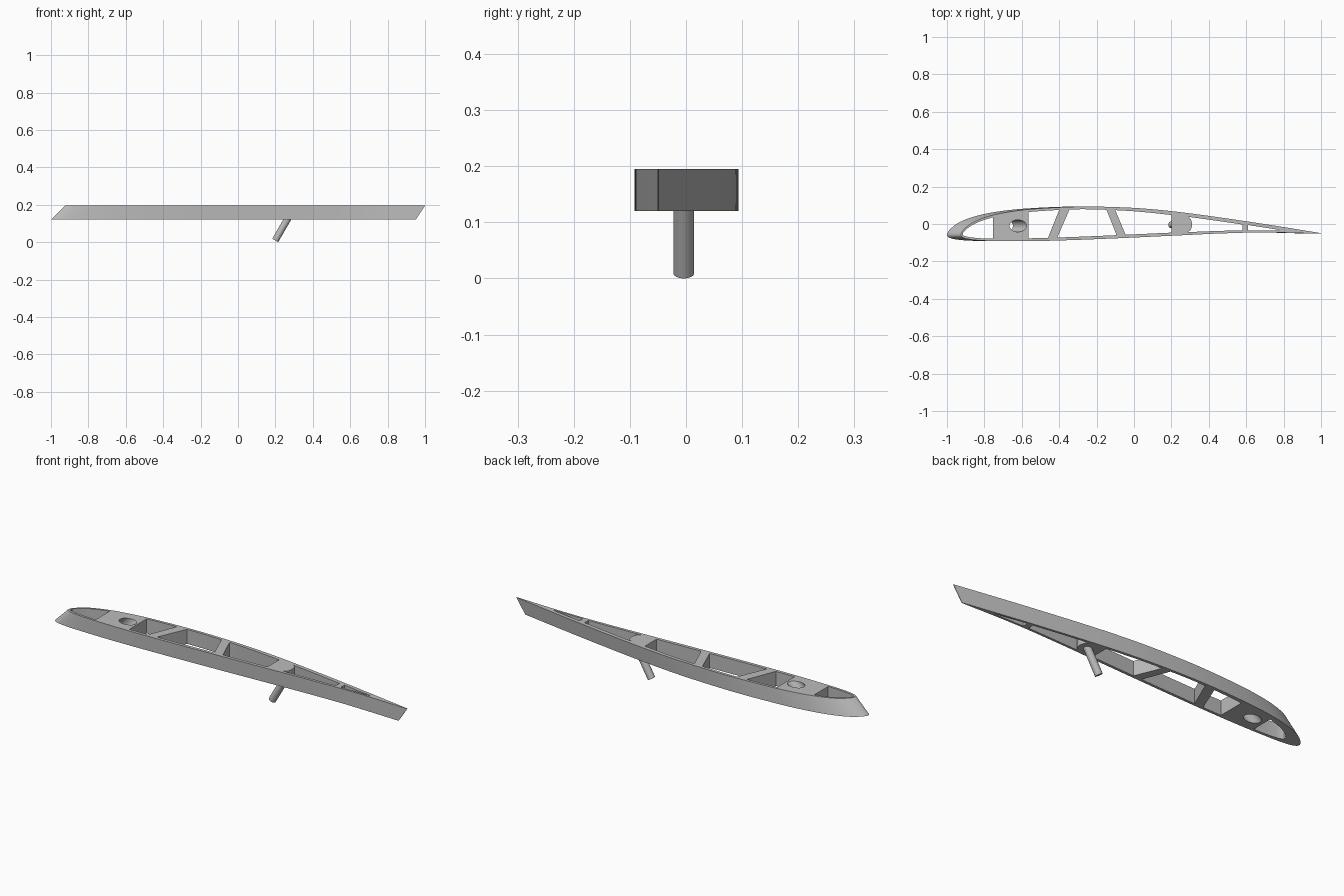
import bpy, bmesh, math
from mathutils import Vector, geometry

if "Cube" in bpy.data.objects:
    bpy.data.objects.remove(bpy.data.objects["Cube"])

Z0, Z1 = 0.12, 0.195          # bottom and top of the rib plate
grey = bpy.data.materials.new("plain_grey")
grey.diffuse_color = (0.5, 0.5, 0.5, 1)
grey.use_nodes = True
grey.node_tree.nodes["Principled BSDF"].inputs["Base Color"].default_value = grey.diffuse_color

# Airfoil control points at the bottom face: tail to nose above, nose to tail below
UPPER = [(.95, -.049), (.7, -.009), (.5, .021), (.3, .049), (.1, .073), (-.1, .088), (-.35, .093),
         (-.6, .081), (-.75, .063), (-.85, .041), (-.93, .011), (-.98, -.025)]
NOSE = (-1, -.056)
LOWER = [(-.985, -.074), (-.94, -.084), (-.85, -.09), (-.65, -.092), (-.4, -.086), (-.1, -.074),
         (.2, -.06), (.4, -.051), (.65, -.045), (.95, -.052)]


def smooth_path(pts, n=6):
    """Catmull-Rom through the points, open ends."""
    p = [Vector(q) for q in pts]
    p = [2 * p[0] - p[1]] + p + [2 * p[-1] - p[-2]]
    out = []
    for i in range(1, len(p) - 2):
        a, b, c, d = p[i - 1:i + 3]
        for k in range(n):
            t = k / n
            out.append(.5 * (2 * b + (c - a) * t + (2 * a - 5 * b + 4 * c - d) * t * t
                             + (3 * b - a - 3 * c + d) * t ** 3))
    return out + [p[-2]]


outline = [(p.x, p.y) for p in smooth_path(UPPER + [NOSE] + LOWER)]
nose_i = len(UPPER) * 6


def to_top(x):
    """Chordwise sweep: 45 degrees at the nose, 30 degrees at the tail."""
    return -.925 + (x + 1) * 1.925 / 1.95


outline_top = [(to_top(x), y) for x, y in outline]


def sample(pts, x):
    for a, b in zip(pts, pts[1:]):
        if min(a[0], b[0]) <= x <= max(a[0], b[0]) and a[0] != b[0]:
            return a[1] + (b[1] - a[1]) * (x - a[0]) / (b[0] - a[0])
    return NOSE[1]


def inner(x, th):
    """Lower and upper inside of the skin, clear of both end outlines."""
    hi = min(sample(o[:nose_i + 1], x) for o in (outline, outline_top)) - th
    lo = max(sample(o[nose_i:], x) for o in (outline, outline_top)) + th
    if hi - lo < .003:
        mid = (hi + lo) / 2
        hi, lo = mid + .0015, mid - .0015
    return lo, hi


# Lightening pockets: upper start/end x, lower start/end x, skin thickness
pockets = [(-.914, -.755, -.914, -.755, .012),
           (-.565, -.40, -.565, -.46, .014),
           (-.345, -.147, -.41, -.093, .014),
           (-.10, .20, -.045, .20, .014),
           (.285, .58, .285, .58, .012),
           (.61, .775, .61, .775, .0105)]
loops = [(outline, outline_top)]
for k, (u0, u1, l0, l1, th) in enumerate(pockets):
    n = 16
    ring = []
    for i in range(n + 1):
        x = u0 + (u1 - u0) * i / n
        ring.append((x, inner(x, th)[1]))
    for i in range(n + 1):
        x = l1 + (l0 - l1) * i / n
        ring.append((x, inner(x, th)[0]))
    if k == 4:                # rounded front end leaves the pin boss standing
        lo, hi = inner(u0, th)
        for i in range(1, 12):
            t = i / 12
            ring.append((u0 + .025 * math.sqrt(1 - (2 * t - 1) ** 2), lo + (hi - lo) * t))
    loops.append((ring, ring))


# Slanted spar hole, 45 degrees
def ellipse(cx):
    return [(cx + .045 * math.cos(a), -.01 + .0325 * math.sin(a))
            for a in [math.tau * i / 32 for i in range(32)]]


loops.append((ellipse(-.692), ellipse(-.62)))


def inside(x, y, rings):
    """Even-odd test against every ring."""
    odd = False
    for r in rings:
        for (x0, y0), (x1, y1) in zip(r, r[1:] + r[:1]):
            if (y0 > y) != (y1 > y) and x < x0 + (y - y0) * (x1 - x0) / (y1 - y0):
                odd = not odd
    return odd


def add_cap(bm, rings, z):
    """Flat face bounded by the first ring with the other rings left open."""
    pts, edges = [], []
    for r in rings:
        s, n = len(pts), len(r)
        pts += [Vector(p) for p in r]
        edges += [(s + i, s + (i + 1) % n) for i in range(n)]
    co, _, tris, *_ = geometry.delaunay_2d_cdt(pts, edges, [], 0, 1e-6)
    vs = [bm.verts.new((c[0], c[1], z)) for c in co]
    for t in tris:
        if inside(sum(co[i][0] for i in t) / 3, sum(co[i][1] for i in t) / 3, rings):
            bm.faces.new([vs[i] for i in t])


def smooth(ob):
    bpy.ops.object.select_all(action="DESELECT")
    ob.select_set(True)
    bpy.context.view_layer.objects.active = ob
    bpy.ops.object.shade_smooth_by_angle(angle=math.radians(30))


# Swept airfoil plate with its pockets
bm = bmesh.new()
add_cap(bm, [b for b, t in loops], Z0)
add_cap(bm, [t for b, t in loops], Z1)
for low, high in loops:
    v0 = [bm.verts.new((x, y, Z0)) for x, y in low]
    v1 = [bm.verts.new((x, y, Z1)) for x, y in high]
    for i in range(len(low)):
        j = (i + 1) % len(low)
        bm.faces.new((v0[i], v0[j], v1[j], v1[i]))
bmesh.ops.remove_doubles(bm, verts=bm.verts[:], dist=1e-5)
bmesh.ops.delete(bm, geom=[v for v in bm.verts if not v.link_faces], context="VERTS")
bmesh.ops.recalc_face_normals(bm, faces=bm.faces[:])
mesh = bpy.data.meshes.new("wing_rib")
bm.to_mesh(mesh)
bm.free()
mesh.materials.append(grey)
rib = bpy.data.objects.new("wing_rib", mesh)
bpy.context.collection.objects.link(rib)
smooth(rib)

# Alignment pin, leaning 30 degrees out of the boss
lean = math.radians(30)
length = .16
axis = Vector((math.sin(lean), 0, math.cos(lean)))
bpy.ops.mesh.primitive_cylinder_add(vertices=32, radius=.0185, depth=length,
                                    location=Vector((.199, -.004, .0093)) + axis * length / 2,
                                    rotation=(0, lean, 0))
pin = bpy.context.object
pin.name = "alignment_pin"
pin.data.materials.append(grey)
smooth(pin)
